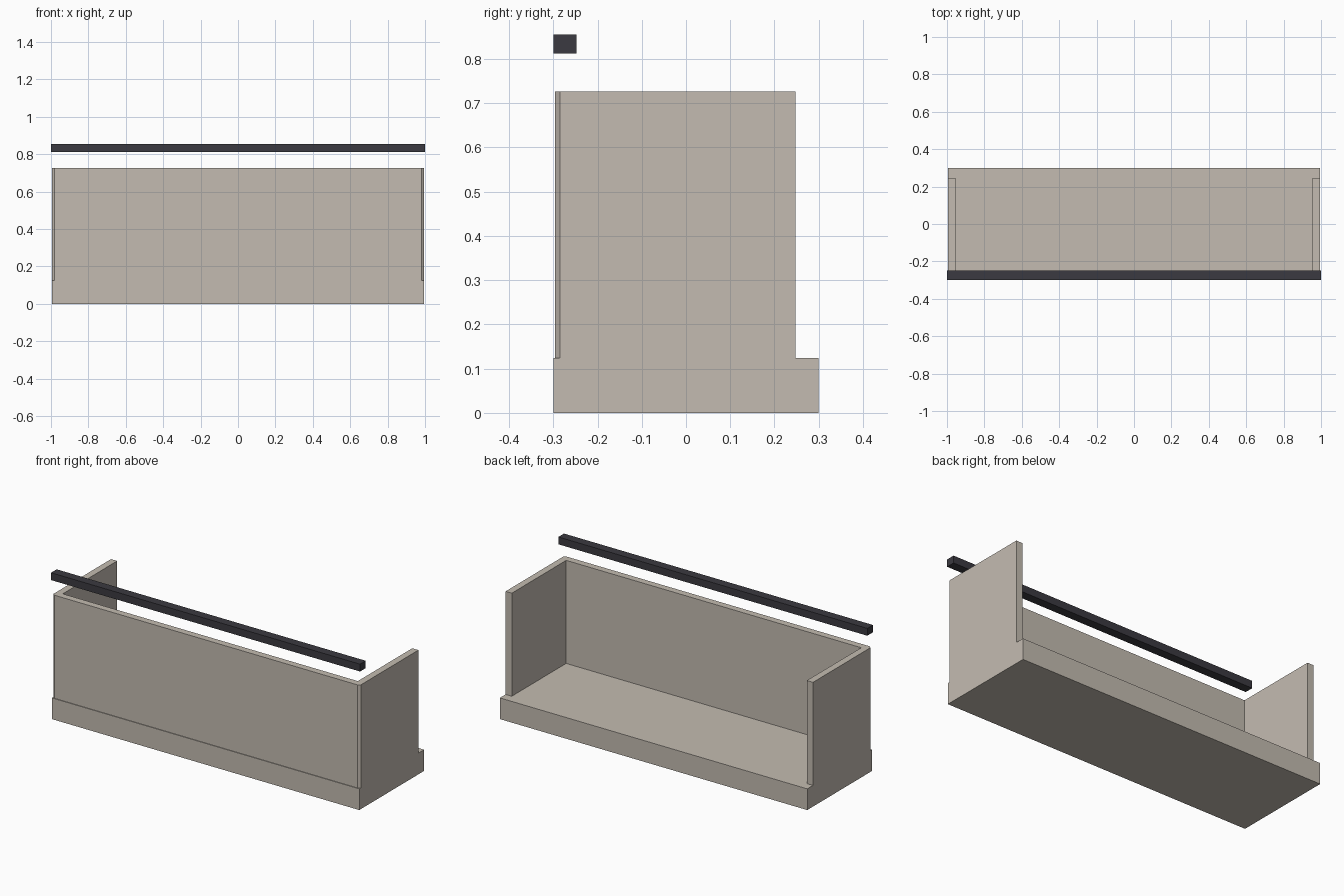
import bpy

cube = bpy.data.objects.get("Cube")
if cube:
    bpy.data.objects.remove(cube, do_unlink=True)


def material(name, rgb):
    m = bpy.data.materials.new(name)
    m.use_nodes = True
    color = (*rgb, 1)
    m.diffuse_color = color
    m.node_tree.nodes["Principled BSDF"].inputs["Base Color"].default_value = color
    return m


def extrude_outline(name, outline, z0, z1, mat):
    """Closed counter-clockwise outline raised from z0 to z1."""
    n = len(outline)
    verts = [(x, y, z) for z in (z0, z1) for x, y in outline]
    faces = [tuple(reversed(range(n))), tuple(range(n, 2 * n))]
    faces += [(i, (i + 1) % n, (i + 1) % n + n, i + n) for i in range(n)]
    mesh = bpy.data.meshes.new(name)
    mesh.from_pydata(verts, [], faces)
    mesh.materials.append(mat)
    obj = bpy.data.objects.new(name, mesh)
    bpy.context.collection.objects.link(obj)
    return obj


def rectangle(half_x, y0, y1):
    return [(-half_x, y0), (half_x, y0), (half_x, y1), (-half_x, y1)]


concrete = material("warm grey concrete", (0.55, 0.50, 0.44))
metal = material("dark grey metal", (0.044, 0.042, 0.052))

SLAB_TOP, WALL_TOP = 0.124, 0.727

# Floor slab
extrude_outline("floor_slab", rectangle(0.995, -0.3, 0.3), 0, SLAB_TOP, concrete)

# U-shaped parapet with clipped front corners, open at the back
half = [(0.98, -0.296), (0.995, -0.285), (0.995, 0.247), (0.955, 0.247), (0.955, -0.256)]
parapet = half + [(-x, y) for x, y in reversed(half)]
extrude_outline("parapet_wall", parapet, SLAB_TOP, WALL_TOP, concrete)

# Handrail floating above the front wall
extrude_outline("handrail", rectangle(1.0, -0.3, -0.248), 0.812, 0.855, metal)
